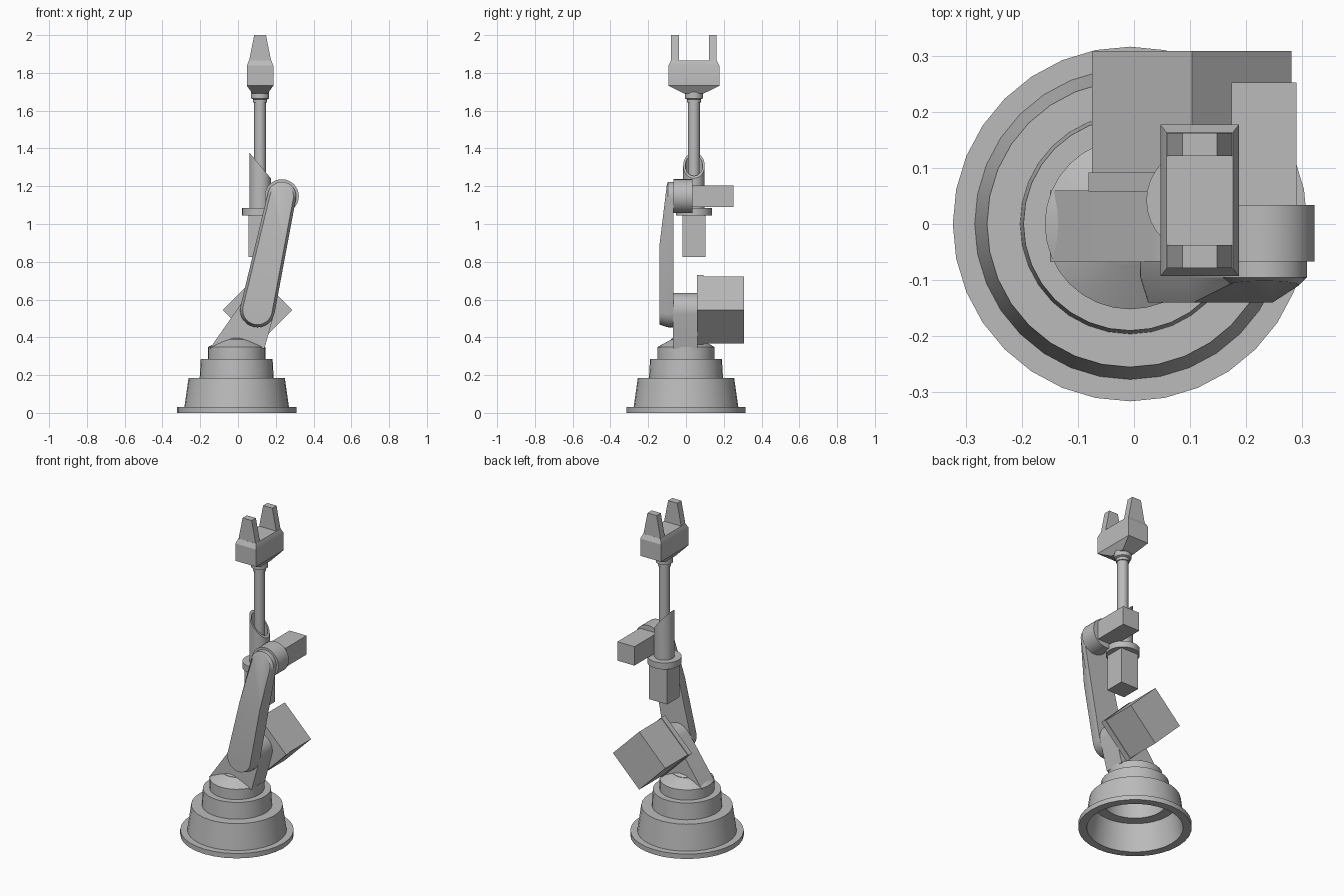
import bpy, bmesh, math

if "Cube" in bpy.data.objects:
    bpy.data.objects.remove(bpy.data.objects["Cube"])

grey = bpy.data.materials.new("mid_grey")
grey.diffuse_color = (0.5, 0.5, 0.5, 1)
grey.use_nodes = True
grey.node_tree.nodes["Principled BSDF"].inputs["Base Color"].default_value = grey.diffuse_color


def finish(name, bm):
    bmesh.ops.remove_doubles(bm, verts=bm.verts, dist=1e-5)
    bmesh.ops.recalc_face_normals(bm, faces=bm.faces)
    me = bpy.data.meshes.new(name)
    bm.to_mesh(me)
    bm.free()
    ob = bpy.data.objects.new(name, me)
    bpy.context.collection.objects.link(ob)
    me.materials.append(grey)
    bpy.ops.object.select_all(action='DESELECT')
    ob.select_set(True)
    bpy.context.view_layer.objects.active = ob
    bpy.ops.object.shade_smooth_by_angle(angle=math.radians(25))
    return ob


def loft(rings, caps=True):
    """Skin a list of equal-length closed loops."""
    bm = bmesh.new()
    loops = [[bm.verts.new(p) for p in r] for r in rings]
    n = len(rings[0])
    for a, b in zip(loops, loops[1:]):
        for i in range(n):
            j = (i + 1) % n
            bm.faces.new((a[i], a[j], b[j], b[i]))
    if caps:
        bm.faces.new(loops[0])
        bm.faces.new(loops[-1])
    return bm


def lathe(profile, cx, cy, seg=32):
    """Turn (radius, z) points round a vertical axis, capping both ends."""
    return loft([[(cx + r * math.cos(2 * math.pi * i / seg),
                   cy + r * math.sin(2 * math.pi * i / seg), z)
                  for i in range(seg)] for r, z in profile])


def rect(x, y, hx, hy, z):
    return [(x - hx, y - hy, z), (x + hx, y - hy, z),
            (x + hx, y + hy, z), (x - hx, y + hy, z)]


def arc(cx, cz, r, a0, a1, n=14):
    return [(cx + r * math.cos(math.radians(a0 + (a1 - a0) * i / n)),
             cz + r * math.sin(math.radians(a0 + (a1 - a0) * i / n))) for i in range(n + 1)]


def at_y(outline, y):
    return [(x, y, z) for x, z in outline]


# Main axes: shoulder and elbow pivots (x, z), forearm axis (x, y)
SX, SZ = 0.103, 0.545
EX, EZ = 0.232, 1.147
FX, FY = 0.117, 0.042

# Stepped, hollow turntable base
finish("base", lathe([
    (0.075, 0.39), (0.085, 0.385), (0.152, 0.348), (0.152, 0.285), (0.190, 0.285),
    (0.196, 0.185), (0.255, 0.185), (0.277, 0.03), (0.316, 0.03), (0.316, 0),
    (0.268, 0), (0.24, 0.165), (0.178, 0.165), (0.172, 0.265)], -0.007, 0))
finish("base_dome", lathe([(0.08, 0.37), (0.08, 0.39), (0.055, 0.404), (0.02, 0.412)], -0.007, 0))

# Leaning shoulder bracket
bracket = [(-0.15, 0.34), (0.14, 0.34)] + arc(SX, SZ, 0.09, -15, 143)
finish("shoulder_bracket", loft([at_y(bracket, -0.068), at_y(bracket, 0.06)]))

# Shoulder motor: square block standing on its corner, with mounting plate
for name, r, y0, y1 in (("shoulder_motor_plate", 0.184, 0.058, 0.092),
                        ("shoulder_motor", 0.178, 0.09, 0.308)):
    diamond = arc(SX, SZ, r, 0, 270, 3)
    finish(name, loft([at_y(diamond, y0), at_y(diamond, y1)]))


# Upper arm link: rounded ends, chamfered outside, thinning towards the elbow
def link_outline(shrink):
    t = math.degrees(math.atan2(EZ - SZ, EX - SX))
    return (arc(SX, SZ, 0.092 - shrink, t + 90, t + 270) +
            arc(EX, EZ, 0.076 - shrink, t - 90, t + 90))


bm = loft([at_y(link_outline(0), -0.066), at_y(link_outline(0), -0.095),
           at_y(link_outline(0.014), -0.14)])
bmesh.ops.bisect_plane(bm, geom=bm.verts[:] + bm.edges[:] + bm.faces[:],
                       plane_co=(0, 0, 0.89), plane_no=(0, 0, 1))
for v in bm.verts:
    if v.co.y < -0.13 and v.co.z > 0.89:
        v.co.y = -0.14 + 0.04 * (v.co.z - 0.89) / 0.33
finish("upper_arm_link", bm)

# Elbow drum and its motor
drum = arc(EX, EZ, 0.09, 0, 348.75, 31)
finish("elbow_drum", loft([at_y(drum, -0.067), at_y(drum, 0.034)]))
finish("elbow_motor", loft([rect(EX, 0.137, 0.058, 0.115, EZ - 0.058),
                            rect(EX, 0.137, 0.058, 0.115, EZ + 0.058)]))

# Forearm: motor, flange, obliquely cut sleeve and rod
finish("forearm_motor", loft([rect(FX, FY, 0.061, 0.061, 0.825),
                              rect(FX, FY, 0.061, 0.061, 1.05)]))
finish("forearm_flange", lathe([(0.095, 1.045), (0.095, 1.084)], FX, FY))
bm = lathe([(0.057, 1.06), (0.057, 1.31), (0.046, 1.31), (0.046, 1.18)], FX, FY)
for v in bm.verts:
    if v.co.z > 1.3:
        v.co.z -= (v.co.x - FX) * 1.2
finish("forearm_sleeve", bm)
finish("forearm_rod", lathe([(0.031, 1.15), (0.031, 1.65)], FX, FY))

# Wrist collar and gripper body
finish("wrist_collar", lathe([(0.037, 1.642), (0.037, 1.66), (0.048, 1.665),
                              (0.048, 1.70)], FX, FY))
finish("gripper_body", loft([rect(FX, FY, 0.04, 0.05, 1.69), rect(FX, FY, 0.07, 0.135, 1.732),
                             rect(FX, FY, 0.07, 0.135, 1.838),
                             rect(FX, FY, 0.059, 0.121, 1.866)]))

# Two tapered fingers
for side, s in (("front", -1), ("back", 1)):
    y = FY + s * 0.1
    finish(side + "_finger", loft([rect(FX, y, 0.059, 0.0205, 1.86),
                                   rect(FX, y, 0.031, 0.0205, 2.0)]))
